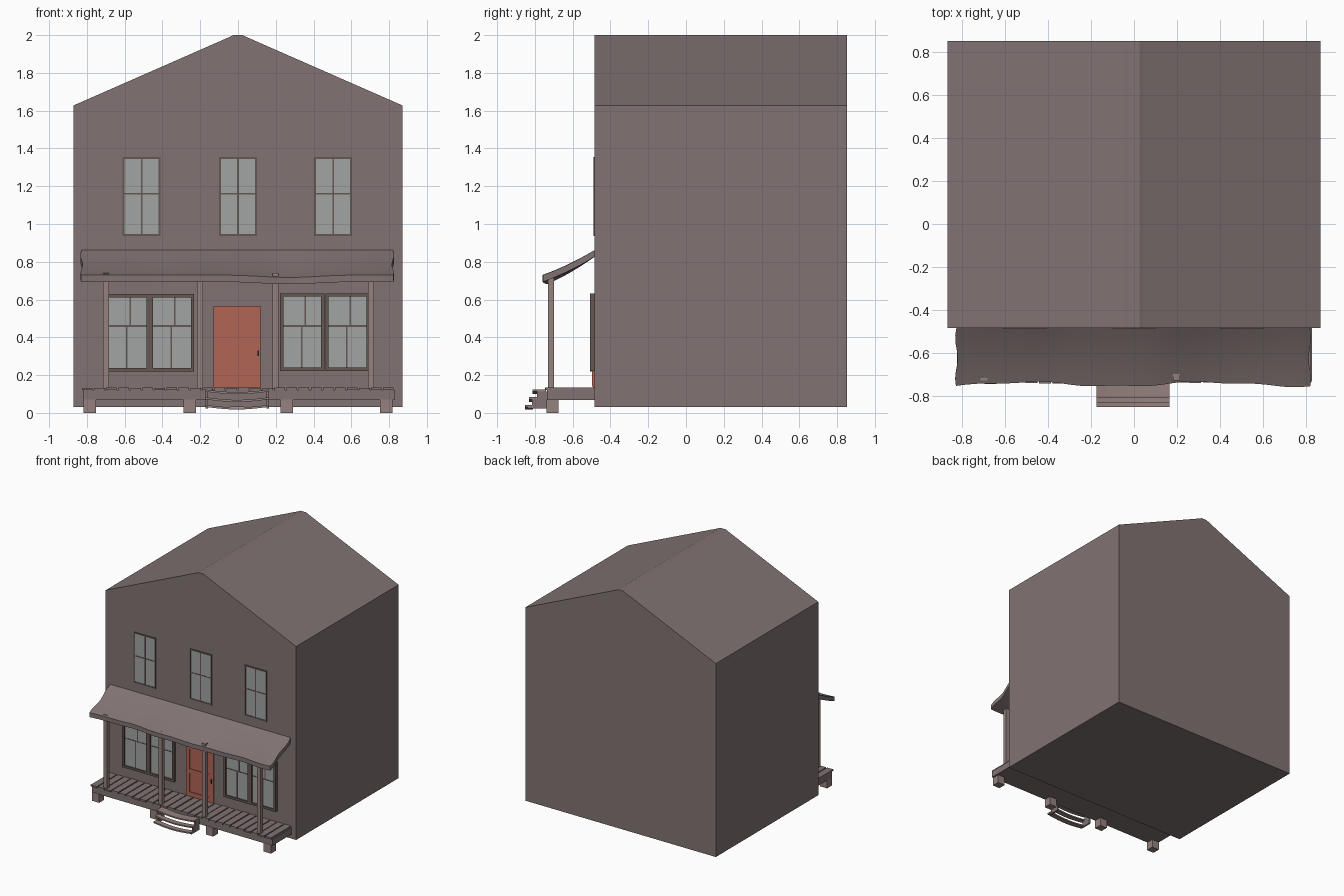
import bpy, bmesh, math, random

if "Cube" in bpy.data.objects:
    bpy.data.objects.remove(bpy.data.objects["Cube"])

random.seed(4)


def material(name, rgb):
    m = bpy.data.materials.new(name)
    m.diffuse_color = (*rgb, 1)
    m.use_nodes = True
    m.node_tree.nodes["Principled BSDF"].inputs["Base Color"].default_value = m.diffuse_color
    return m


WALL = material("wall_paint", (0.22, 0.17, 0.17))
TRIM = material("trim_wood", (0.13, 0.095, 0.085))
POST = material("post_wood", (0.30, 0.22, 0.21))
GLASS = material("window_glass", (0.36, 0.37, 0.37))
DOOR = material("door_paint", (0.44, 0.13, 0.09))
METAL = material("dark_metal", (0.04, 0.035, 0.035))


def finish(name, bm, mat):
    bmesh.ops.recalc_face_normals(bm, faces=bm.faces)
    me = bpy.data.meshes.new(name)
    bm.to_mesh(me)
    bm.free()
    me.materials.append(mat)
    ob = bpy.data.objects.new(name, me)
    bpy.context.collection.objects.link(ob)
    return ob


def boxes(name, items, mat):
    """One object made of boxes given as (x0, x1, y0, y1, z0, z1)."""
    bm = bmesh.new()
    for x0, x1, y0, y1, z0, z1 in items:
        vs = bmesh.ops.create_cube(bm, size=1)["verts"]
        for v in vs:
            v.co.x = x0 if v.co.x < 0 else x1
            v.co.y = y0 if v.co.y < 0 else y1
            v.co.z = z0 if v.co.z < 0 else z1
    return finish(name, bm, mat)


def sheet(name, top, thick, nx, ny, mat):
    """Warped slab: top(u, v) gives the upper surface, thick is its depth."""
    bm = bmesh.new()
    layers = []
    for drop in (0, thick):
        layers.append([[bm.verts.new((x, y, z - drop)) for x, y, z in
                        (top(i / nx, j / ny) for j in range(ny + 1))]
                       for i in range(nx + 1)])
    for g in layers:
        for i in range(nx):
            for j in range(ny):
                bm.faces.new((g[i][j], g[i+1][j], g[i+1][j+1], g[i][j+1]))
    a, b = layers
    for i in range(nx):
        for j in (0, ny):
            bm.faces.new((a[i][j], a[i+1][j], b[i+1][j], b[i][j]))
    for j in range(ny):
        for i in (0, nx):
            bm.faces.new((a[i][j], a[i][j+1], b[i][j+1], b[i][j]))
    ob = finish(name, bm, mat)
    bpy.ops.object.select_all(action='DESELECT')
    ob.select_set(True)
    bpy.context.view_layer.objects.active = ob
    bpy.ops.object.shade_smooth_by_angle(angle=math.radians(35))
    return ob


# House body with a softly blunted ridge
F = -0.484
half = [(0.87, 0.03), (0.87, 1.628), (0.045, 1.99), (0.025, 2.0)]
outline = half + [(-x, z) for x, z in reversed(half)]
bm = bmesh.new()
face = bm.faces.new([bm.verts.new((x, F, z)) for x, z in outline])
ext = bmesh.ops.extrude_face_region(bm, geom=[face])["geom"]
for v in ext:
    if isinstance(v, bmesh.types.BMVert):
        v.co.y = 0.853
# extruding keeps the front face, so the body is closed on all sides
finish("house_body", bm, WALL)


# Windows: outer frame, glass and glazing bars
def window(name, x0, x1, z0, z1, front, f, zm, xm_top, xm_low):
    b = 0.004
    frame = [(x0 - f, x0, front, F, z0 - f, z1 + f),
             (x1, x1 + f, front, F, z0 - f, z1 + f),
             (x0, x1, front, F, z0 - f, z0),
             (x0, x1, front, F, z1, z1 + f)]
    boxes(name + "_frame", frame, TRIM)
    gy = (front + F) / 2
    boxes(name + "_glass", [(x0, x1, gy, F, z0, z1)], GLASS)
    by = gy - 0.002
    bars = [(x0, x1, by, F, zm - b, zm + b),
            (xm_top - b, xm_top + b, by, F, zm, z1),
            (xm_low - b, xm_low + b, by, F, z0, zm)]
    boxes(name + "_bars", bars, TRIM)


for n, x in enumerate((-0.51, 0.0, 0.503)):
    window(f"upper_window_{n}", x - 0.09, x + 0.09, 0.947, 1.343,
           F - 0.006, 0.011, 1.16, x, x)

for n, (x, dz) in enumerate(((-0.585, 0), (-0.35, 0), (0.34, 0.003), (0.58, 0.003))):
    window(f"porch_window_{n}", x - 0.1, x + 0.1, 0.238 + dz, 0.612 + dz,
           -0.507, 0.018, 0.46, x + 0.015, x - 0.003)

# Door with raised rails and a handle
boxes("door", [(-0.13, 0.12, -0.492, F, 0.135, 0.565)], DOOR)
stiles = [(x, x + 0.035, -0.497, -0.49, 0.14, 0.562) for x in (-0.128, 0.083)]
rails = [(-0.093, 0.083, -0.497, -0.49, z, z + 0.035) for z in (0.14, 0.33, 0.527)]
boxes("door_panel_rails", stiles + rails, DOOR)
boxes("door_handle", [(0.103, 0.111, -0.507, -0.495, 0.30, 0.33)], METAL)

# Porch deck, boards and footings
boxes("porch_base", [(-0.82, 0.83, -0.735, F, 0.068, 0.122)], WALL)
count = 26
w = 1.656 / count
boards = []
for i in range(count):
    x = -0.825 + i * w
    boards.append((x, x + w - 0.008, -0.742 + random.uniform(-0.004, 0.004), F,
                   0.12, 0.134 + random.uniform(-0.002, 0.002)))
boxes("porch_boards", boards, WALL)
for n, x in enumerate((-0.785, -0.255, 0.257, 0.785)):
    boxes(f"footing_{n}", [(x - 0.033, x + 0.033, -0.738, -0.674, 0, 0.072)], POST)

# Porch posts
for n, x in enumerate((-0.70, -0.20, 0.198, 0.703)):
    boxes(f"porch_post_{n}", [(x - 0.016, x + 0.016, -0.73, -0.699, 0.13, 0.74)], POST)


# Sagging porch roof with an uneven front edge
def awning(u, v):
    x = -0.828 + 1.648 * u
    edge = -0.747 - 0.010 * math.sin(x * 7.5 + 2.2) - 0.004 * math.sin(x * 19)
    y = F + (edge - F) * v
    z = 0.862 - 0.165 * v + 0.033 * v * v
    z -= 0.013 * v * math.exp(-((x - 0.27) / 0.2) ** 2)
    x += 0.006 * math.sin(v * 9) * (1 if u > 0.5 else -1) * abs(2 * u - 1) ** 8
    return x, y, z


sheet("porch_roof", awning, 0.036, 40, 8, WALL)

# Open steps: sagging treads on two stepped stringers
treads = ((0.124, -0.812, -0.742), (0.083, -0.832, -0.79), (0.043, -0.853, -0.81))
for n, (z, y0, y1) in enumerate(treads):
    def tread(u, v, z=z, y0=y0, y1=y1):
        return (-0.175 + 0.34 * u, y0 + (y1 - y0) * v,
                z - 0.014 * math.sin(math.pi * u))
    sheet(f"step_tread_{n}", tread, 0.011, 12, 1, POST)
side = []
for x in (-0.172, 0.150):
    side += [(x, x + 0.013, -0.79, -0.735, 0.022, 0.113),
             (x, x + 0.013, -0.815, -0.79, 0.022, 0.073),
             (x, x + 0.013, -0.838, -0.815, 0.022, 0.033)]
boxes("step_stringers", side, WALL)
